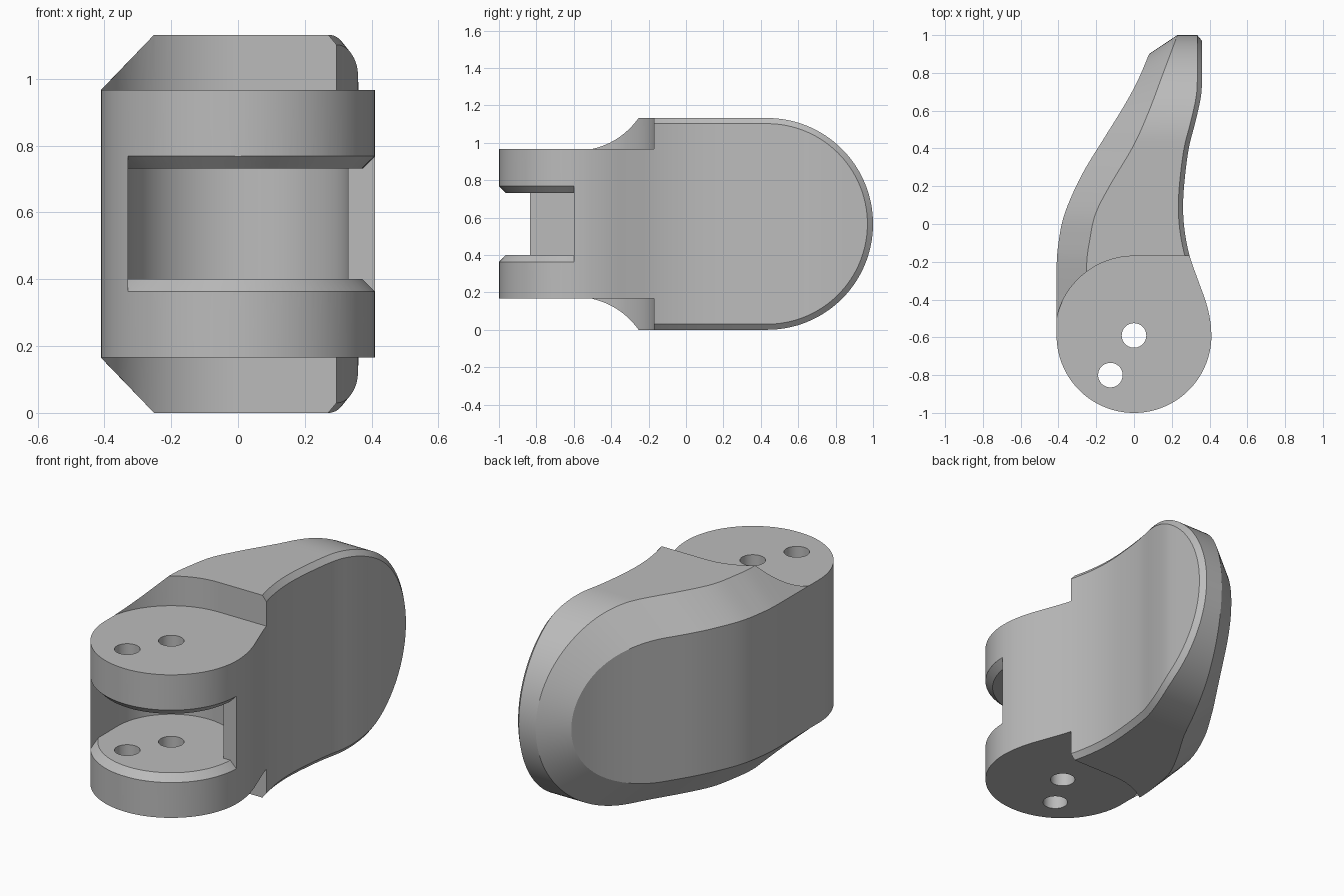
import bpy, bmesh
from math import sin, cos, sqrt, pi, radians

cube = bpy.data.objects.get("Cube")
if cube:
    bpy.data.objects.remove(cube, do_unlink=True)

MID = 0.566          # half height; the part mirrors about this level
TIP = 1 - MID        # y centre of the rounded end
PIVOT, R = -0.59, 0.41

grey = bpy.data.materials.new("plain_grey")
grey.use_nodes = True
grey.diffuse_color = (0.5, 0.5, 0.5, 1)
grey.node_tree.nodes["Principled BSDF"].inputs["Base Color"].default_value = (0.5, 0.5, 0.5, 1)

# Side curves seen from above: (y, x)
LEFT = [(PIVOT, -R), (-.4, -R), (-.2, -.409), (-.1, -.4), (.03, -.375), (.16, -.325),
        (.29, -.26), (.46, -.155), (.63, -.05), (.76, .02), (.9, .08)]
RIM = [(PIVOT, -.25), (-.4, -.25), (-.2, -.25), (-.1, -.237), (.05, -.205), (.2, -.13),
       (.42, 0), (.6, .08), (.8, .155), (1, .23)]
RIGHT = [(PIVOT, R), (-.52, .405), (-.42, .383), (-.3, .34), (-.17, .295), (-.05, .27),
         (.07, .26), (.2, .265), (.4, .29), (.56, .33), (.68, .355), (.76, .36), (1, .36)]


def curve(knots, y):
    """Smooth interpolation of x through the knots."""
    n = len(knots) - 1
    i = max([k for k in range(n) if knots[k][0] <= y + 1e-9], default=0)

    def slope(k):
        a, b = knots[max(k - 1, 0)], knots[min(k + 1, n)]
        return (b[1] - a[1]) / (b[0] - a[0])
    (y0, x0), (y1, x1) = knots[i], knots[i + 1]
    h = y1 - y0
    t = min(max((y - y0) / h, 0), 1)
    return ((1 + 2 * t) * (1 - t) ** 2 * x0 + t * (1 - t) ** 2 * h * slope(i)
            + t * t * (3 - 2 * t) * x1 + t * t * (t - 1) * h * slope(i + 1))


def make_object(name, bm):
    bmesh.ops.recalc_face_normals(bm, faces=bm.faces)
    mesh = bpy.data.meshes.new(name)
    bm.to_mesh(mesh)
    bm.free()
    obj = bpy.data.objects.new(name, mesh)
    bpy.context.collection.objects.link(obj)
    mesh.materials.append(grey)
    return obj


def loft(name, rings):
    """Closed rings joined in order, with flat caps."""
    bm = bmesh.new()
    loops = [[bm.verts.new(p) for p in ring] for ring in rings]
    n = len(loops[0])
    for a, b in zip(loops, loops[1:]):
        for k in range(n):
            bm.faces.new((a[k], a[(k + 1) % n], b[(k + 1) % n], b[k]))
    bm.faces.new(loops[0])
    bm.faces.new(loops[-1])
    bmesh.ops.remove_doubles(bm, verts=bm.verts, dist=1e-5)
    bmesh.ops.dissolve_degenerate(bm, edges=bm.edges, dist=1e-5)
    return make_object(name, bm)


def arc(x, y, r, start, end, steps):
    return [(x + r * cos(radians(start + (end - start) * k / steps)),
             y + r * sin(radians(start + (end - start) * k / steps))) for k in range(steps + 1)]


def circle(x, y, r, steps=64):
    return arc(x, y, r, 0, 360, steps)[:-1]


def prism(name, outline, low, high):
    return loft(name, [[(x, y, z) for x, y in outline] for z in (low, high)])


def cut(target, tool):
    mod = target.modifiers.new("cut", 'BOOLEAN')
    mod.operation, mod.solver, mod.object = 'DIFFERENCE', 'EXACT', tool
    bpy.context.view_layer.objects.active = target
    bpy.ops.object.modifier_apply(modifier=mod.name)
    bpy.data.objects.remove(tool, do_unlink=True)


def station(left, rim, right, face):
    """Mirrored eight-point ring: side face, wide chamfer, edge, small chamfer."""
    half = [left, rim, right, face]
    return ([(x, y, MID + h) for x, y, h in half]
            + [(x, y, MID - h) for x, y, h in reversed(half)])


rings = []
# Round knuckle end
for k in range(1, 33):
    t = pi / 2 * k / 33
    y, w = PIVOT - R * cos(t), sin(t)
    rings.append(station((-R * w, y, .401), (-.25 * w, y, MID),
                         ((R - .025) * w, y, MID), (R * w, y, MID - .03)))
# Curved arm
for k in range(49):
    y = PIVOT + (TIP - PIVOT) * k / 48
    r = curve(RIGHT, y)
    rings.append(station((curve(LEFT, y), y, .401), (curve(RIM, y), y, MID),
                         (r - .025, y, MID), (r, y, MID - .03)))
# Rounded paddle tip
for k in range(1, 33):
    s, c = sin(pi / 2 * k / 32), cos(pi / 2 * k / 32)
    ya, yb, yd = TIP + (.9 - TIP) * s, TIP + MID * s, TIP + (MID - .03) * s
    rings.append(station((curve(LEFT, ya), ya, .401 * c), (curve(RIM, yb), yb, MID * c),
                         (curve(RIGHT, yb) - .025, yb, MID * c),
                         (curve(RIGHT, yd), yd, (MID - .03) * c)))


def lever_body():
    bm = bmesh.new()
    loops = [[bm.verts.new(p) for p in ring] for ring in rings]
    for a, b in zip(loops, loops[1:]):
        for k in range(8):
            j = (k + 1) % 8
            bm.faces.new((a[k], a[j], b[j], b[k]))
    bm.faces.new(loops[0])
    bmesh.ops.remove_doubles(bm, verts=bm.verts, dist=1e-5)
    bmesh.ops.dissolve_degenerate(bm, edges=bm.edges, dist=1e-5)
    return make_object("hinge_lever", bm)


lever = lever_body()

# Stepped shoulders above and below the knuckle
shoulder = arc(0, PIVOT, .42, 90, 180, 32) + [(-.6, PIVOT), (-.6, -1.2), (.6, -1.2), (.6, -.17)]
for low, high in ((MID + .4, 2), (-1, MID - .4)):
    cut(lever, prism("shoulder_cutter", shoulder, low, high))

# Front slot with chamfered lips
slot = prism("slot_cutter", [(-.33, -1.2), (.6, -1.2), (.6, -.6), (-.33, -.6)],
             MID - .2025, MID + .2025)
for side in (-1, 1):
    lip = loft("lip_cutter", [[(x, y, MID + side * h) for x, y in circle(0, PIVOT, r, 96)]
                              for h, r in ((.2125, .42), (.165, .3725))])
    cut(slot, lip)
cut(lever, slot)
cut(lever, prism("socket_cutter", circle(0, PIVOT, .33, 96), MID - .165, MID + .165))

# Pin holes
for x, y in ((0, PIVOT), (-.125, -.8)):
    cut(lever, prism("hole_cutter", circle(x, y, .065, 40), -1, 3))

bpy.ops.object.select_all(action='DESELECT')
lever.select_set(True)
bpy.context.view_layer.objects.active = lever
bpy.ops.object.shade_smooth_by_angle(angle=radians(20))
